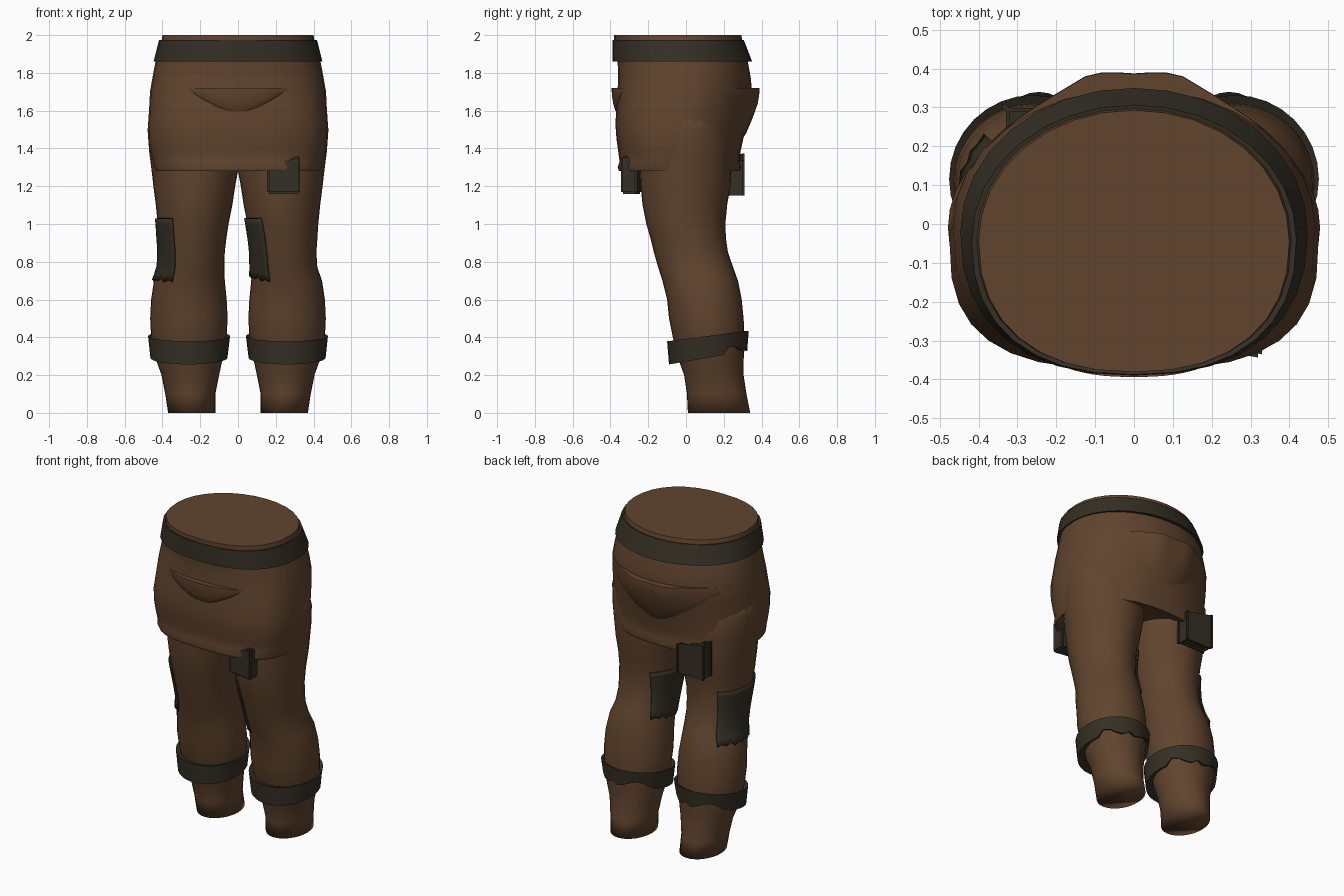
import bpy, bmesh, math

if "Cube" in bpy.data.objects:
    bpy.data.objects.remove(bpy.data.objects["Cube"])

def material(name, rgb):
    m = bpy.data.materials.new(name)
    m.diffuse_color = (*rgb, 1)
    m.use_nodes = True
    m.node_tree.nodes["Principled BSDF"].inputs["Base Color"].default_value = m.diffuse_color
    return m

BROWN = material("brown cloth", (0.118, 0.058, 0.027))
DARK = material("dark leather", (0.035, 0.029, 0.018))
SEG = 32

def finish(name, bm, mat, angle=40):
    bmesh.ops.recalc_face_normals(bm, faces=bm.faces)
    me = bpy.data.meshes.new(name)
    bm.to_mesh(me)
    bm.free()
    ob = bpy.data.objects.new(name, me)
    bpy.context.collection.objects.link(ob)
    me.materials.append(mat)
    bpy.ops.object.select_all(action='DESELECT')
    ob.select_set(True)
    bpy.context.view_layer.objects.active = ob
    bpy.ops.object.shade_smooth_by_angle(angle=math.radians(angle))
    return ob

def oval(ring, t, grow=0.0, e=(2, 2)):
    """Point at angle t on an oval (z, x0, x1, y0, y1); e = front, back squareness."""
    z, x0, x1, y0, y1 = ring
    c, s = math.cos(t), math.sin(t)
    p = 2 / (e[0] if s < 0 else e[1])
    px = math.copysign(abs(c) ** p, c)
    py = math.copysign(abs(s) ** p, s)
    return ((x0 + x1) / 2 + ((x1 - x0) / 2 + grow) * px,
            (y0 + y1) / 2 + ((y1 - y0) / 2 + grow) * py, z)

def skin(bm, rows, closed):
    """Quads between rows of points; returns the vertex rows."""
    vs = [[bm.verts.new(p) for p in r] for r in rows]
    n = len(rows[0])
    for a, b in zip(vs, vs[1:]):
        for i in range(n if closed else n - 1):
            j = (i + 1) % n
            bm.faces.new((a[i], a[j], b[j], b[i]))
    return vs

def loft(name, rings, mat, efun=lambda z: (2, 2), caps=True, zfun=None, angle=40):
    bm = bmesh.new()
    rows = []
    for k, r in enumerate(rings):
        row = [oval(r, 2 * math.pi * i / SEG, e=efun(r[0])) for i in range(SEG)]
        if zfun:
            row = [(x, y, z + zfun(k, x, y, i)) for i, (x, y, z) in enumerate(row)]
        rows.append(row)
    if not caps:
        rows.append(rows[0])
    vs = skin(bm, rows, True)
    if caps:
        bm.faces.new(vs[0])
        bm.faces.new(vs[-1])
    else:
        bmesh.ops.remove_doubles(bm, verts=bm.verts, dist=1e-5)
    return finish(name, bm, mat, angle)

def flip(ring):
    z, x0, x1, y0, y1 = ring
    return (z, -x1, -x0, y0, y1)

def sym(z, x, y0, y1):
    return (z, -x, x, y0, y1)

def ramp(z, z0, z1, a, b):
    return a + (b - a) * min(1, max(0, (z - z0) / (z1 - z0)))

def hip_e(z):
    """The seat is squarer low down and at the front."""
    return ramp(z, 1.55, 1.9, 2.9, 2.3), ramp(z, 1.33, 1.5, 2.4, 2.02)

# Hips with a rolled hem that overhangs the legs
HIPS = [sym(1.31, 0.38, -0.26, 0.20), sym(1.285, 0.425, -0.335, 0.265),
        sym(1.28, 0.440, -0.355, 0.285), sym(1.30, 0.448, -0.362, 0.292),
        sym(1.33, 0.453, -0.352, 0.283), sym(1.38, 0.464, -0.358, 0.288),
        sym(1.45, 0.474, -0.368, 0.303), sym(1.53, 0.476, -0.374, 0.322),
        sym(1.62, 0.470, -0.368, 0.342), sym(1.70, 0.466, -0.362, 0.350),
        sym(1.78, 0.452, -0.360, 0.342), sym(1.87, 0.435, -0.362, 0.325),
        sym(1.97, 0.405, -0.381, 0.298), sym(2.00, 0.400, -0.381, 0.293)]
loft("hips", HIPS, BROWN, hip_e)

# Belt: a flared band round the waist
loft("belt", [sym(1.97, 0.39, -0.37, 0.28), sym(1.975, 0.418, -0.388, 0.306),
              sym(1.86, 0.447, -0.390, 0.350), sym(1.865, 0.42, -0.35, 0.31)],
     DARK, lambda z: (2.35, 2.02), caps=False)

# Legs
LEG = [(0.0, .12, .37, .01, .34), (.1, .12, .385, .005, .32), (.2, .10, .405, -.01, .305),
       (.27, .085, .43, -.035, .305), (.4, .06, .46, -.07, .31), (.5, .055, .465, -.09, .305),
       (.6, .06, .46, -.10, .295), (.7, .07, .445, -.125, .275), (.77, .072, .42, -.147, .25),
       (.85, .07, .415, -.17, .222), (.92, .062, .42, -.187, .212), (1.0, .05, .425, -.21, .208),
       (1.1, .03, .435, -.23, .218), (1.2, .015, .448, -.24, .235), (1.28, .0, .457, -.245, .24),
       (1.38, -.01, .47, -.25, .24), (1.50, .0, .479, -.25, .23), (1.6, .05, .466, -.2, .18)]

def leg_at(z):
    for a, b in zip(LEG, LEG[1:]):
        if a[0] <= z <= b[0]:
            f = (z - a[0]) / (b[0] - a[0])
            return tuple(p + f * (q - p) for p, q in zip(a, b))

CUFF = [(.375, .08, .44, -.06, .29), (.392, .042, .476, -.100, .332),
        (.272, .056, .464, -.090, .324), (.285, .09, .43, -.03, .29)]

def cuff_z(k, x, y, i):
    """Tilt the cuff up to the back, with a torn lower back edge."""
    z = (0.13 if k < 2 else 0.17) * y
    if k >= 2 and y > 0.2:
        z += (0.0, 0.012, 0.03, 0.04, 0.032, 0.01, 0.0, 0.02)[i % 8]
    return z

# Per leg: patch start angle at bottom and top, extra height of its back edge
for side, place, start0, start1, lift in (("right", lambda r: r, 138, 122, 0.05),
                                          ("left", flip, 131, 124, 0.015)):
    loft(side + "_leg", [place(r) for r in LEG], BROWN, angle=180)
    loft(side + "_cuff", [place(r) for r in CUFF], DARK, caps=False, zfun=cuff_z)

    # Cloth patch wrapped round one side of the leg, ragged at the bottom
    bm = bmesh.new()
    rows, cols = 10, 14
    grid = []
    for k in range(rows + 1):
        row = []
        for i in range(cols + 1):
            f, g = k / rows, i / cols
            low = 0.69 + lift * (1 - g) + (0.0, 0.012, 0.004, 0.02)[i % 4]
            z = low + f * (1.03 - low)
            a = start0 + f * (start1 - start0)
            b = 243 - 7 * f
            row.append(oval(place(leg_at(z)), math.radians(a + (b - a) * g), 0.008))
        grid.append(row)
    skin(bm, grid, False)
    ob = finish(side + "_leg_patch", bm, DARK)
    mod = ob.modifiers.new("thickness", 'SOLIDIFY')
    mod.thickness = 0.008
    mod.offset = 0

# Sagging pockets at front and back, closed against the hips
def hip_y(x, z, sign):
    a, b = next((a, b) for a, b in zip(HIPS[3:], HIPS[4:]) if a[0] <= z <= b[0])
    f = (z - a[0]) / (b[0] - a[0])
    _, _, rx, y0, y1 = [p + f * (q - p) for p, q in zip(a, b)]
    e = hip_e(z)[0 if sign < 0 else 1]
    h = max(0, 1 - abs(x / rx) ** e) ** (1 / e)
    return (y0 + y1) / 2 + sign * (y1 - y0) / 2 * h

def pocket(name, sign, half, drop, bulge, power, swell):
    bm = bmesh.new()
    n = 20
    grid = []
    for f, out in ((0, -0.03), (0, 1), (0.06, 1), (0.3, 0.9), (0.6, 0.6), (0.85, 0.25), (1, -0.01)):
        row = []
        for i in range(n + 1):
            u = 2 * i / n - 1
            x = half * u
            z = 1.72 - f * (0.012 + drop * (1 - abs(u) ** power))
            push = out if out < 0 else out * bulge * swell(abs(u)) - 0.002
            row.append((x, hip_y(x, z, sign) + sign * push, z))
        grid.append(row)
    skin(bm, grid, False)
    finish(name, bm, BROWN)

pocket("front_pocket", -1, 0.26, 0.125, 0.034, 1.7, lambda u: 1 - u ** 2.5)
pocket("back_pocket", 1, 0.42, 0.27, 0.05, 1.4,
       lambda u: min(0.8 + 0.8 * u, 2.2 * (1 - u) ** 2.6 + 0.04, 1))

# Belt pouches tucked under the hem, one in front and one behind
for name, s, cy, depth, tilt in (("front_pouch", 1, 0.288, 0.085, 0.03),
                                 ("back_pouch", -1, 0.264, 0.07, 0.0)):
    bm = bmesh.new()
    bmesh.ops.create_cube(bm, size=1)
    for v in bm.verts:
        x, y, z = v.co
        top = 0.035 * (x + 0.5) if z > 0 else 0
        v.co = (s * (0.242 + 0.175 * x), s * (-cy + depth * y - tilt * x),
                1.243 + 0.166 * z + top)
    bmesh.ops.bevel(bm, geom=bm.edges[:], offset=0.01, segments=2, affect='EDGES')
    finish(name, bm, DARK)
